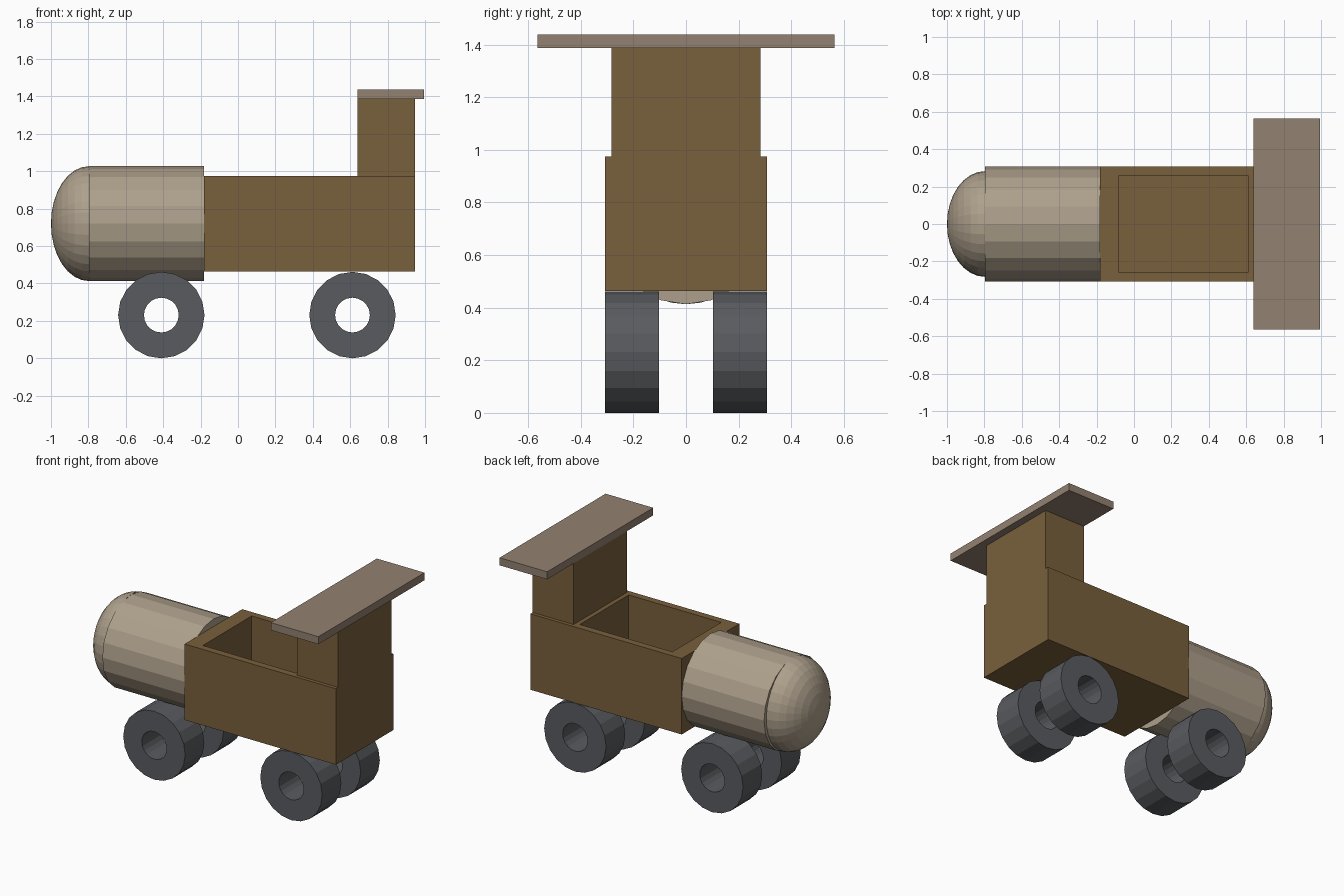
import bpy, bmesh
from math import pi, sin, cos

if "Cube" in bpy.data.objects:
    bpy.data.objects.remove(bpy.data.objects["Cube"])


def material(name, rgb):
    m = bpy.data.materials.new(name)
    m.diffuse_color = (*rgb, 1)
    m.use_nodes = True
    m.node_tree.nodes["Principled BSDF"].inputs["Base Color"].default_value = m.diffuse_color
    return m


WOOD = material("brown_wood", (0.19, 0.115, 0.045))
PALE = material("pale_wood", (0.42, 0.35, 0.26))
ROOF = material("roof_wood", (0.29, 0.22, 0.16))
DARK = material("dark_grey", (0.10, 0.105, 0.115))


def finish(name, bm, mat):
    bmesh.ops.recalc_face_normals(bm, faces=bm.faces)
    me = bpy.data.meshes.new(name)
    bm.to_mesh(me)
    bm.free()
    me.materials.append(mat)
    ob = bpy.data.objects.new(name, me)
    bpy.context.collection.objects.link(ob)
    return ob


def box(name, x, y, z, mat, cavity=None):
    """Box from (min, max) ranges; cavity = (x range, y range, floor z) opens its top."""
    bm = bmesh.new()
    bmesh.ops.create_cube(bm, size=1)
    for v in bm.verts:
        v.co = [r[0] if c < 0 else r[1] for c, r in zip(v.co, (x, y, z))]
    if cavity:
        cx, cy, floor = cavity
        bm.normal_update()
        top = max(bm.faces, key=lambda f: f.calc_center_median().z)
        bmesh.ops.inset_individual(bm, faces=[top], thickness=0.04)
        mx, my = sum(x) / 2, sum(y) / 2
        for v in top.verts:
            v.co.x = cx[0] if v.co.x < mx else cx[1]
            v.co.y = cy[0] if v.co.y < my else cy[1]
        inner = bmesh.ops.extrude_discrete_faces(bm, faces=[top])["faces"][0]
        for v in inner.verts:
            v.co.z = floor
    return finish(name, bm, mat)


def lathe(name, profile, sides, place, mat, closed=False):
    """Sweep (along, radius) points around an axis; place maps (along, u, w) to xyz."""
    bm = bmesh.new()
    rings = []
    for a, r in profile:
        if r == 0:
            rings.append([bm.verts.new(place(a, 0, 0))] * sides)
        else:
            rings.append([bm.verts.new(place(a, r * sin(2 * pi * i / sides),
                                             -r * cos(2 * pi * i / sides)))
                          for i in range(sides)])
    pairs = list(zip(rings, rings[1:]))
    if closed:
        pairs.append((rings[-1], rings[0]))
    for p, q in pairs:
        for i in range(sides):
            j = (i + 1) % sides
            bm.faces.new(list(dict.fromkeys((p[i], p[j], q[j], q[i]))))
    return finish(name, bm, mat)


# Boiler barrel and rounded nose
AXIS_Z = 0.72
lathe("boiler", [(-0.797, 0), (-0.797, 0.307), (-0.183, 0.307), (-0.183, 0)], 20,
      lambda a, u, w: (a, u, AXIS_Z + w), PALE)
nose = [(-0.797 - 0.203 * sin(t * pi / 16), 0.307 * cos(t * pi / 16)) for t in range(8)]
lathe("nose", nose + [(-1.0, 0)], 32,
      lambda a, u, w: (a, u * 0.92, AXIS_Z + w), PALE)

# Open body, cab block and roof
box("body", (-0.183, 0.945), (-0.307, 0.307), (0.463, 0.975), WOOD,
    cavity=((-0.08, 0.61), (-0.26, 0.26), 0.53))
box("cab", (0.64, 0.945), (-0.283, 0.283), (0.975, 1.387), WOOD)
box("roof", (0.64, 0.995), (-0.565, 0.565), (1.387, 1.438), ROOF)

# Four wheels with open hubs
for end, x in (("front", -0.41), ("rear", 0.612)):
    for side, s in (("right", -1), ("left", 1)):
        lathe(f"{end}_{side}_wheel",
              [(0.103, 0.093), (0.103, 0.231), (0.307, 0.231), (0.307, 0.093)], 20,
              lambda a, u, w: (x + u, s * a, 0.231 + w), DARK, closed=True)
